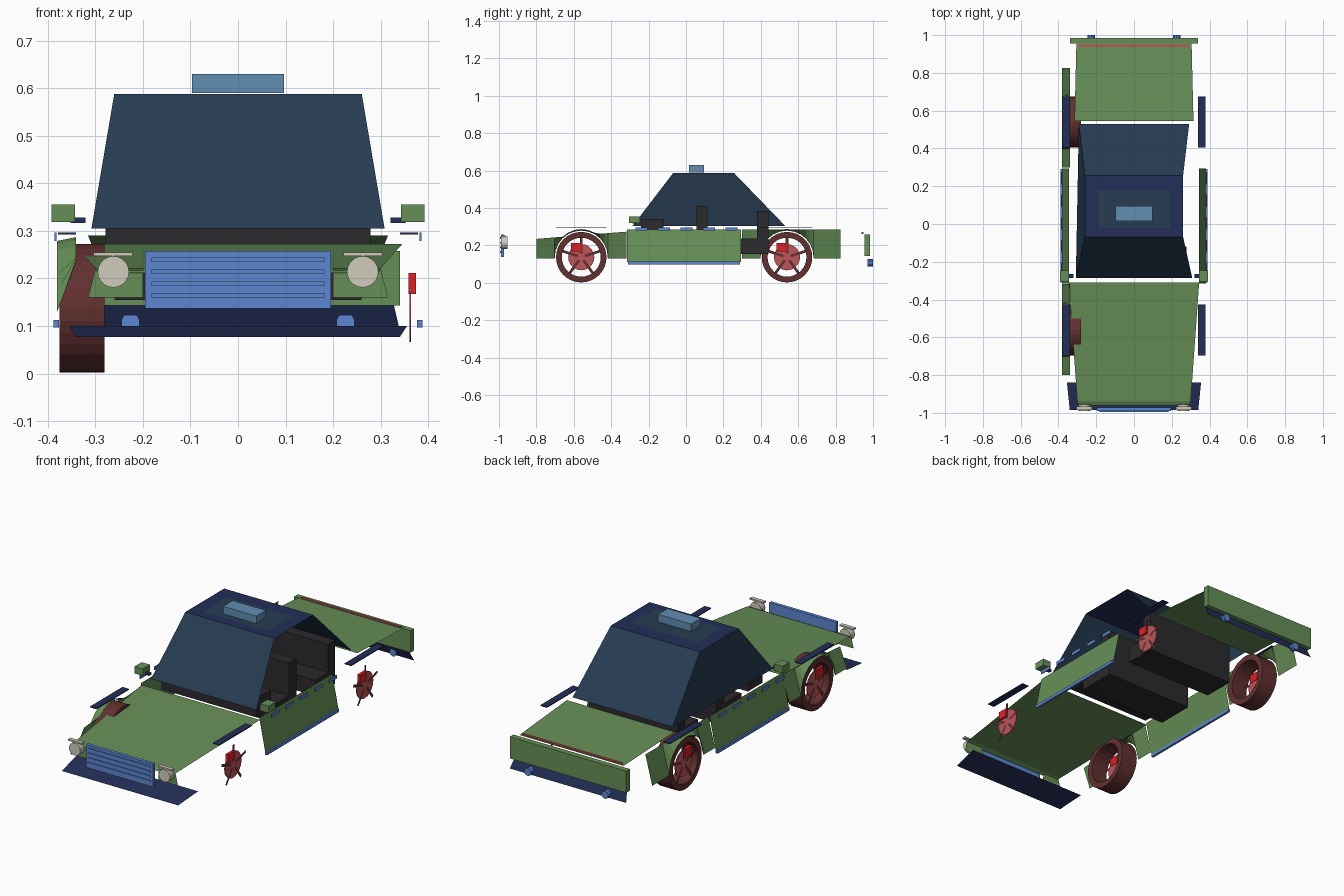
import bpy, bmesh, math
from math import sin, cos, pi, sqrt

cube = bpy.data.objects.get("Cube")
if cube:
    bpy.data.objects.remove(cube, do_unlink=True)


def lin(c):
    c /= 255
    return c / 12.92 if c < 0.04 else ((c + 0.055) / 1.055) ** 2.4


def material(name, *rgb):
    m = bpy.data.materials.new(name)
    col = [lin(c) for c in rgb] + [1]
    m.use_nodes = True
    m.diffuse_color = col
    m.node_tree.nodes["Principled BSDF"].inputs["Base Color"].default_value = col
    return m


GREEN = material("body_green", 102, 143, 87)
NAVY = material("navy_trim", 36, 46, 88)
GLASS = material("slate_glass", 38, 60, 82)
BLUE = material("bright_blue", 92, 134, 208)
SKY = material("pale_blue", 97, 142, 178)
TYRE = material("brown_rubber", 98, 48, 48)
ROSE = material("rose_metal", 188, 86, 90)
RED = material("brake_red", 222, 32, 38)
CREAM = material("lamp_cream", 208, 203, 188)
BLACK = material("interior_black", 43, 41, 45)


def mesh(name, verts, faces, mat):
    me = bpy.data.meshes.new(name)
    me.from_pydata(verts, [], faces)
    me.materials.append(mat)
    ob = bpy.data.objects.new(name, me)
    bpy.context.collection.objects.link(ob)
    return ob


def box(name, x, y, z, mat):
    v = [(a, b, c) for a in x for b in y for c in z]
    f = [(0, 1, 3, 2), (4, 6, 7, 5), (0, 4, 5, 1), (2, 3, 7, 6), (0, 2, 6, 4), (1, 5, 7, 3)]
    return mesh(name, v, f, mat)


def strip(name, a, b, mat):
    """Ruled surface between two edge lines of equal length."""
    n = len(a)
    f = [(i, i + 1, n + i + 1, n + i) for i in range(n - 1)]
    return mesh(name, a + b, f, mat)


def across(name, near, far, mat):
    """Symmetrical sheet; each edge is (half width, y, z)."""
    a, b = [[(-w, y, z), (w, y, z)] for w, y, z in (near, far)]
    return strip(name, a, b, mat)


def drum(name, centre, r, depth, axis, mat, seg=20):
    bm = bmesh.new()
    bmesh.ops.create_cone(bm, cap_ends=True, segments=seg, radius1=r, radius2=r, depth=depth)
    for v in bm.verts:
        p, q, d = v.co
        v.co = (d, p, q) if axis == "x" else (p, d, q)
    bmesh.ops.translate(bm, verts=bm.verts, vec=centre)
    bmesh.ops.recalc_face_normals(bm, faces=bm.faces)
    ob = mesh(name, [], [], mat)
    bm.to_mesh(ob.data)
    bm.free()
    return ob


# Bonnet, boot lid and end panels
across("bonnet", (0.3, -0.94, 0.222), (0.345, -0.31, 0.272), GREEN)
across("bonnet_lip", (0.295, -0.96, 0.212), (0.3, -0.94, 0.222), GREEN)
across("boot_lid", (0.315, 0.545, 0.29), (0.305, 0.955, 0.265), GREEN)
box("tail_strip", (-0.29, 0.29), (0.938, 0.95), (0.262, 0.272), ROSE)
box("tail_panel", (-0.34, 0.34), (0.955, 0.985), (0.143, 0.258), GREEN)

# Bumpers
across("front_bumper", (0.34, -0.985, 0.077), (0.355, -0.84, 0.1), NAVY)
across("rear_bumper", (0.34, 0.985, 0.09), (0.325, 0.955, 0.155), NAVY)

# Grille with slats
box("grille", (-0.195, 0.195), (-0.99, -0.972), (0.137, 0.258), BLUE)
for i in range(4):
    z = 0.16 + i * 0.025
    box("grille_slat", (-0.182, 0.182), (-0.995, -0.99), (z, z + 0.009), BLUE)

# Cabin shell
across("windscreen", (0.308, -0.285, 0.305), (0.26, -0.068, 0.588), GLASS)
across("rear_window", (0.26, 0.256, 0.588), (0.292, 0.53, 0.305), GLASS)
across("roof", (0.26, -0.068, 0.588), (0.26, 0.256, 0.588), NAVY)
across("roof_panel", (0.19, -0.02, 0.59), (0.19, 0.18, 0.59), GLASS)
box("roof_box", (-0.097, 0.097), (0.015, 0.095), (0.59, 0.63), SKY)
strip("side_window", [(-0.308, -0.285, 0.305), (-0.292, 0.53, 0.305)],
      [(-0.26, -0.068, 0.588), (-0.26, 0.256, 0.588)], GLASS)

# Interior
box("dashboard", (-0.278, 0.278), (-0.24, -0.12), (0.24, 0.342), BLACK)
for name, y0, y1, top in (("front_seat", -0.09, 0.115, 0.41), ("rear_seat", 0.27, 0.44, 0.385)):
    box(name + "_base", (-0.26, 0.26), (y0, y1), (0.155, 0.238), BLACK)
    box(name + "_back", (-0.26, 0.26), (y1 - 0.06, y1), (0.238, top), BLACK)

# Parts found on both sides
AXLES = (("front", -0.56), ("rear", 0.54))
WHEEL_Z, WHEEL_R = 0.137, 0.135
for side, s in (("left", 1), ("right", -1)):

    def sbox(name, x, y, z, mat):
        return box(side + "_" + name, sorted(s * v for v in x), y, z, mat)

    # Leaning door with sill and dashed rail
    strip(side + "_door", [(s * 0.38, -0.315, 0.112), (s * 0.38, 0.295, 0.112)],
          [(s * 0.345, -0.315, 0.285), (s * 0.345, 0.295, 0.285)], GREEN)
    sbox("sill", (0.376, 0.388), (-0.31, 0.29), (0.097, 0.113), BLUE)
    for i in range(5):
        y = -0.27 + i * 0.12
        sbox("rail_dash", (0.381, 0.386), (y, y + 0.065), (0.279, 0.297), BLUE)

    # Mirror
    sbox("mirror_arm", (0.32, 0.352), (-0.285, -0.265), (0.317, 0.328), NAVY)
    sbox("mirror", (0.343, 0.392), (-0.305, -0.245), (0.319, 0.355), GREEN)

    # Headlight, brow and surround
    drum(side + "_headlight", (s * 0.262, -0.972, 0.214), 0.033, 0.035, "y", CREAM)
    sbox("lamp_brow", (0.222, 0.304), (-0.985, -0.965), (0.247, 0.255), CREAM)
    strip(side + "_lamp_surround", [(s * 0.2, -0.95, 0.16), (s * 0.315, -0.95, 0.16)],
          [(s * 0.2, -0.95, 0.22), (s * 0.3, -0.95, 0.22)], GREEN)

    # Exhaust
    drum(side + "_exhaust", (s * 0.226, 0.985, 0.107), 0.02, 0.03, "y", BLUE, 10)

    # Arch plates, hubs, spokes and calipers
    for end, y in AXLES:
        name = end + "_" + side
        sbox(end + "_arch_plate", (0.34, 0.378), (y - 0.135, y + 0.135), (0.292, 0.297), NAVY)
        drum(name + "_hub", (s * 0.362, y, WHEEL_Z), 0.07, 0.004, "x", ROSE)
        for i in range(5):
            a = pi / 2 + i * 2 * pi / 5
            line = [[(s * 0.366, y + r * cos(a) - k * sin(a), WHEEL_Z + r * sin(a) + k * cos(a))
                     for r in (0.02, 0.106)] for k in (-0.007, 0.007)]
            strip(name + "_spoke", line[0], line[1], TYRE)
        sbox(end + "_caliper", (0.358, 0.374), (y - 0.055, y), (0.167, 0.212), RED)

# Right tyres: hollow rings
SEG = 32
for end, y in AXLES:
    ring = [(x, r) for x, r in ((-0.375, 0.104), (-0.375, WHEEL_R), (-0.28, WHEEL_R), (-0.28, 0.104))]
    verts = [(x, y + r * cos(2 * pi * i / SEG), WHEEL_Z + r * sin(2 * pi * i / SEG))
             for i in range(SEG) for x, r in ring]
    faces = [(i * 4 + j, i * 4 + (j + 1) % 4, (i + 1) % SEG * 4 + (j + 1) % 4, (i + 1) % SEG * 4 + j)
             for i in range(SEG) for j in range(4)]
    mesh(end + "_right_tyre", verts, faces, TYRE)


# Right wings: strips whose lower edge follows the wheel arch
def wing(name, y0, y1, centre, top):
    r = 0.142
    ys = [y0] + [centre - r * cos(pi * i / 12) for i in range(13)] + [y1]
    low, high = [], []
    for i, y in enumerate(ys):
        arch = WHEEL_Z + sqrt(max(0, r * r - (y - centre) ** 2))
        z = 0.13 if i in (0, 1, 13, 14) else arch
        low.append((-0.38, y, z))
        high.append((-0.34, y, max(top(y), z + 0.008)))
    strip(name, low, high, GREEN)


wing("front_right_wing", -0.8, -0.318, -0.56, lambda y: 0.235 + (y + 0.8) * 0.08)
wing("rear_right_wing", 0.3, 0.825, 0.54, lambda y: 0.285)
